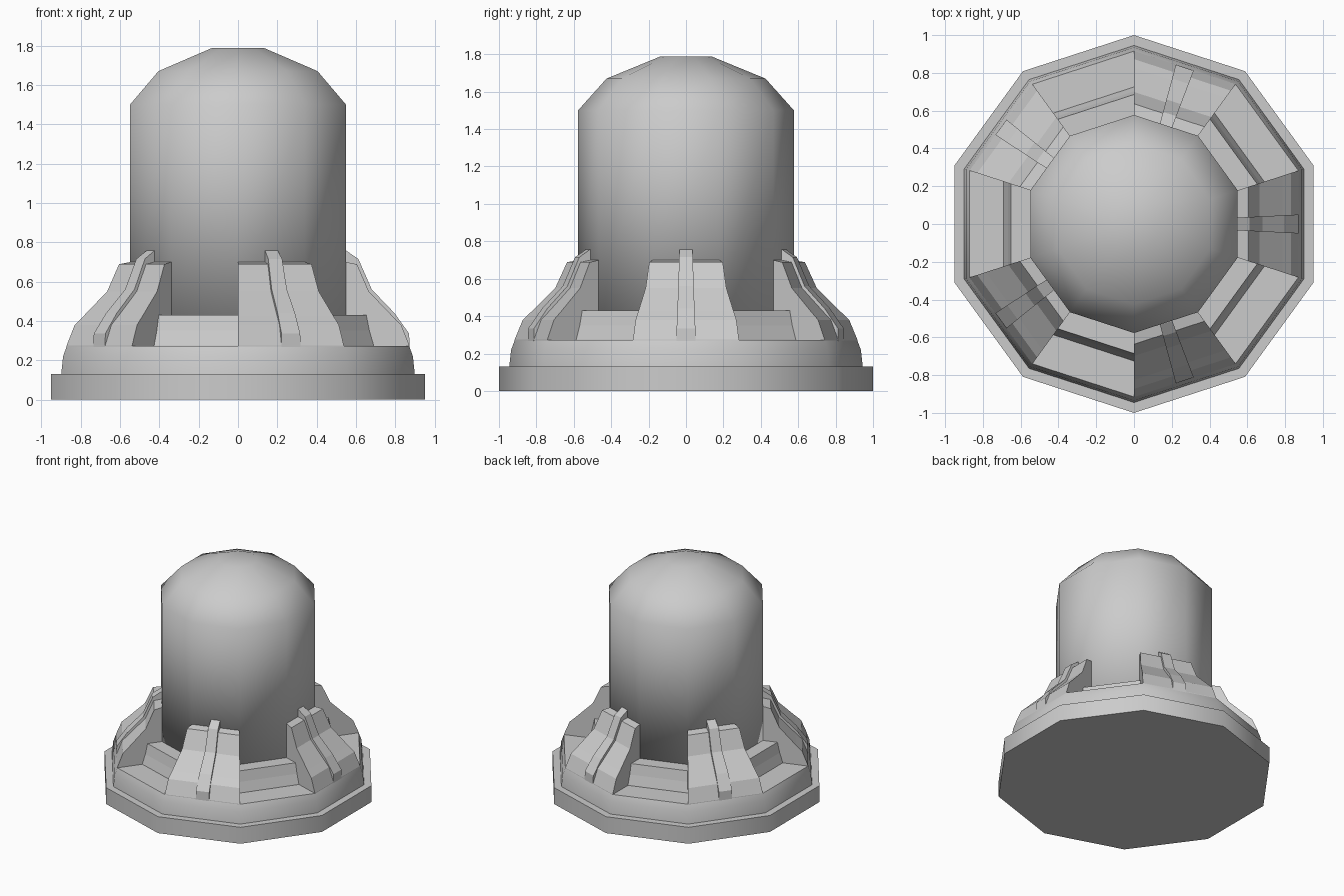
import bpy, bmesh
from math import sin, cos, radians

if "Cube" in bpy.data.objects:
    bpy.data.objects.remove(bpy.data.objects["Cube"])

SIDES = 10

# Mid-grey finish shared by every part
GREY = bpy.data.materials.new("mid_grey")
GREY.diffuse_color = (0.56, 0.56, 0.56, 1)
GREY.use_nodes = True
GREY.node_tree.nodes["Principled BSDF"].inputs["Base Color"].default_value = GREY.diffuse_color


def make_object(name, verts, faces, smooth=None):
    mesh = bpy.data.meshes.new(name)
    mesh.from_pydata(verts, [], faces)
    mesh.materials.append(GREY)
    bm = bmesh.new()
    bm.from_mesh(mesh)
    bmesh.ops.recalc_face_normals(bm, faces=bm.faces)
    bm.to_mesh(mesh)
    bm.free()
    obj = bpy.data.objects.new(name, mesh)
    bpy.context.collection.objects.link(obj)
    if smooth:
        bpy.ops.object.select_all(action='DESELECT')
        obj.select_set(True)
        bpy.context.view_layer.objects.active = obj
        bpy.ops.object.shade_smooth_by_angle(angle=radians(smooth))
    return obj


def lathe(name, profile, smooth):
    """Ten-sided turned solid with a capped top and bottom; profile is (radius, z)."""
    verts = [(r * cos(radians(18 + 36 * k)), r * sin(radians(18 + 36 * k)), z)
             for r, z in profile for k in range(SIDES)]
    faces = [tuple(range(SIDES)), tuple(range(len(verts) - SIDES, len(verts)))]
    for i in range(len(profile) - 1):
        for k in range(SIDES):
            a, b = i * SIDES + k, i * SIDES + (k + 1) % SIDES
            faces.append((a, b, b + SIDES, a + SIDES))
    return make_object(name, verts, faces, smooth)


def radial_solid(name, profile, angle, half_width):
    """Closed profile (outward distance, z) given a width that varies with distance."""
    c, s = cos(radians(angle)), sin(radians(angle))
    n = len(profile)
    verts = []
    for side in (-1, 1):
        for d, z in profile:
            w = side * half_width(d)
            verts.append((d * c - w * s, d * s + w * c, z))
    faces = [tuple(range(n)), tuple(range(n, 2 * n))]
    faces += [(i, (i + 1) % n, n + (i + 1) % n, n + i) for i in range(n)]
    return make_object(name, verts, faces)


# Stepped base plinth
lathe("base", [(1.0, 0), (1.0, 0.13), (0.945, 0.13), (0.935, 0.22), (0.915, 0.273)], 50)

# Domed central column, smooth all over so its foot shades darker
lathe("domed_column", [(0.577, 0.42), (0.577, 1.5), (0.425, 1.67), (0.14, 1.787)], 180)

# Profiles use the distance to the middle of a flat side
APOTHEM = cos(radians(18))
BUTTRESS = [(0.53, 0.25), (0.53, 0.703), (0.605, 0.688), (0.665, 0.55),
            (0.785, 0.425), (0.83, 0.38), (0.871, 0.275), (0.872, 0.25)]
RIB = [(0.53, 0.25), (0.53, 0.762), (0.55, 0.757), (0.612, 0.715), (0.68, 0.56),
       (0.795, 0.44), (0.87, 0.335), (0.873, 0.25)]
STEP = [(0.53, 0.25), (0.53, 0.43), (0.652, 0.43), (0.668, 0.35),
        (0.69, 0.275), (0.69, 0.25)]


def wedge_width(d):
    return d * sin(radians(18)) / APOTHEM


def rib_width(d):
    return 0.034 + (d - 0.55) * 0.05


# Alternating ribbed buttresses and low steps
for k in range(5):
    radial_solid(f"buttress_{k + 1}", BUTTRESS, 72 * k, wedge_width)
    radial_solid(f"buttress_rib_{k + 1}", RIB, 72 * k, rib_width)
    radial_solid(f"low_step_{k + 1}", STEP, 72 * k + 36, wedge_width)
